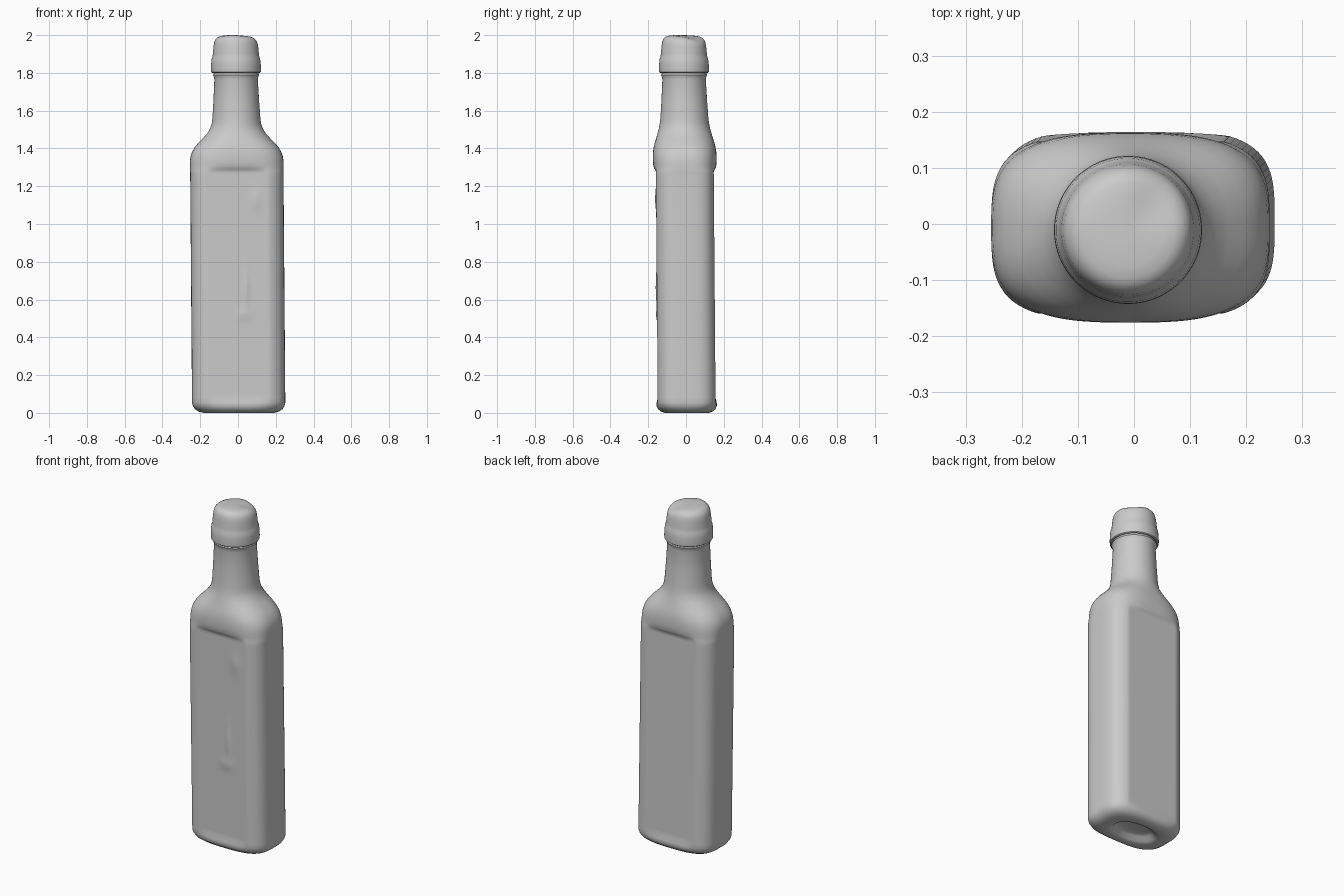
import bpy, bmesh, math

SEG = 144


def centre(z):
    # the whole bottle leans very slightly
    return 0.004 - 0.008 * z, 0.004 - 0.008 * z


def smooth(e0, e1, v):
    t = min(1, max(0, (v - e0) / (e1 - e0)))
    return t * t * (3 - 2 * t)


def ring(z, a, b, n):
    """Superellipse section sampled by polar angle."""
    pts = []
    for i in range(SEG):
        t = 2 * math.pi * i / SEG
        c, s = math.cos(t), math.sin(t)
        r = (abs(c / a) ** n + abs(s / b) ** n) ** (-1 / n)
        pts.append([r * c, r * s, z])
    return pts


def loft(name, rows, shape=None):
    bm = bmesh.new()
    loops = []
    for row in rows:
        pts = ring(*row)
        if shape:
            pts = [shape(*p) for p in pts]
        cx, cy = centre(row[0])
        loops.append([bm.verts.new((x + cx, y + cy, z)) for x, y, z in pts])
    for lo, hi in zip(loops, loops[1:]):
        for i in range(SEG):
            j = (i + 1) % SEG
            bm.faces.new((lo[i], lo[j], hi[j], hi[i]))
    bm.faces.new(loops[0][::-1])
    bm.faces.new(loops[-1])
    bmesh.ops.recalc_face_normals(bm, faces=bm.faces)
    mesh = bpy.data.meshes.new(name)
    bm.to_mesh(mesh)
    bm.free()
    ob = bpy.data.objects.new(name, mesh)
    bpy.context.collection.objects.link(ob)
    bpy.context.view_layer.objects.active = ob
    ob.select_set(True)
    bpy.ops.object.shade_smooth_by_angle(angle=math.radians(40))
    ob.select_set(False)
    return ob


def panels(x, y, z):
    """Sink flat front and back panels, with faint worn relief in front."""
    height = smooth(0.045, 0.065, z) * (1 - smooth(1.275, 1.305, z))
    mask = height * (1 - smooth(0.16, 0.18, abs(x)))
    sign = 1 if y > 0 else -1
    flat = 0.153
    if sign < 0:
        for px, pz, w, h in ((0.10, 1.13, 0.03, 0.05), (0.045, 0.66, 0.014, 0.09),
                             (0.03, 0.52, 0.04, 0.025)):
            flat += 0.006 * math.exp(-((x - px) / w) ** 2 - ((z - pz) / h) ** 2)
    if abs(x) < 0.18:
        y += (sign * flat - y) * mask
    return x, y, z


# glass body: hollow base, straight sides, rounded shoulder, neck
base = [(0.035, 0.03, 0.02, 2), (0.033, 0.09, 0.05, 2), (0.026, 0.115, 0.066, 2),
        (0.006, 0.132, 0.08, 2.2), (0.0, 0.155, 0.095, 2.4), (0.0, 0.185, 0.115, 2.8),
        (0.007, 0.213, 0.137, 3.1), (0.02, 0.232, 0.152, 3.4), (0.038, 0.243, 0.16, 3.6)]
sides = [(0.055 + 1.21 * i / 50, 0.247, 0.165, 3.6) for i in range(51)]
shoulder = [(1.275, 0.248, 0.165, 3.5), (1.285, 0.248, 0.165, 3.4), (1.295, 0.248, 0.165, 3.3),
            (1.305, 0.248, 0.166, 3.2), (1.33, 0.248, 0.169, 3.0), (1.355, 0.245, 0.169, 2.9),
            (1.38, 0.237, 0.168, 2.8), (1.405, 0.223, 0.164, 2.65), (1.43, 0.202, 0.158, 2.5),
            (1.455, 0.177, 0.150, 2.3), (1.48, 0.155, 0.143, 2.15), (1.505, 0.14, 0.136, 2),
            (1.53, 0.131, 0.131, 2), (1.56, 0.127, 0.127, 2)]
neck = [(1.65, 0.121, 0.121, 2), (1.765, 0.115, 0.115, 2), (1.78, 0.118, 0.118, 2),
        (1.79, 0.122, 0.122, 2), (1.798, 0.118, 0.118, 2), (1.82, 0.115, 0.115, 2)]
loft("bottle_body", base + sides + shoulder + neck, panels)


def cap_dents(x, y, z):
    """Soft lumps on the crown of the cap."""
    k = smooth(1.94, 1.985, z)
    dent = 0.012 * math.exp(-((x - 0.06) / 0.05) ** 2 - ((y - 0.06) / 0.06) ** 2)
    slope = 0.05 * max(0, abs(x + 0.02) - 0.02) + 0.03 * max(0, y)
    return x, y, z - k * (dent + slope)


# screw cap with flared skirt
profile = [(1.803, 0.115), (1.80, 0.126), (1.804, 0.131), (1.815, 0.132), (1.85, 0.131),
           (1.875, 0.128), (1.885, 0.124), (1.90, 0.122), (1.94, 0.118), (1.965, 0.114),
           (1.98, 0.108), (1.991, 0.097), (1.996, 0.085), (1.999, 0.065), (2.0, 0.04),
           (2.0, 0.015)]
loft("cap", [(z, r, r, 2) for z, r in profile], cap_dents)
